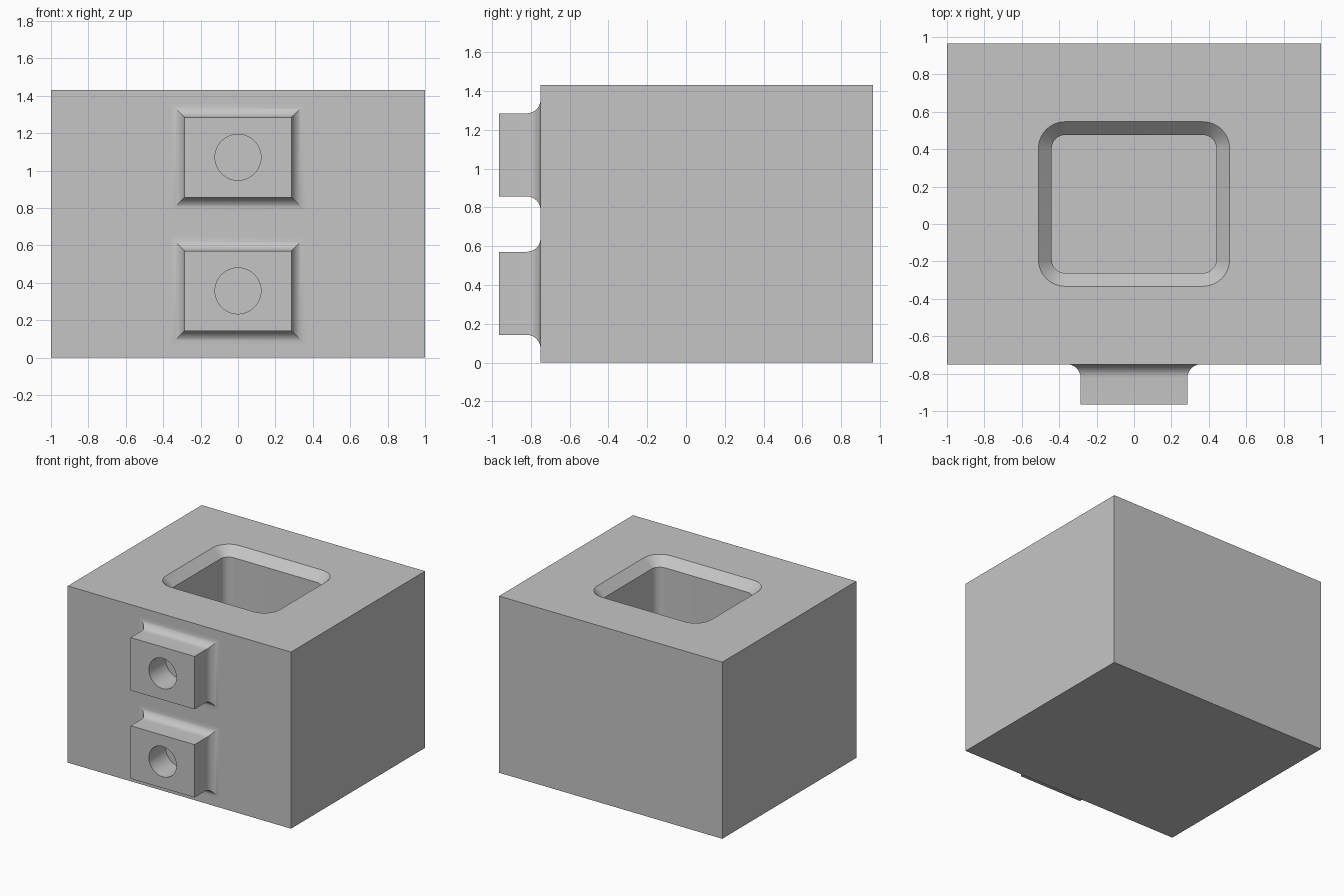
import bpy, bmesh, math

if "Cube" in bpy.data.objects:
    bpy.data.objects.remove(bpy.data.objects["Cube"])

# Main dimensions
W, Y0, Y1, H = 1.0, -0.75, 0.964, 1.43      # body half width, front, back, height
MM = 0.0714                                 # chamfer size and fillet radius
BOSS_W, BOSS_H, BOSS_FRONT = 0.286, 0.214, -0.964
BORE_R = 0.123

grey = bpy.data.materials.new("light grey")
grey.diffuse_color = (0.56, 0.56, 0.56, 1)
grey.use_nodes = True
grey.node_tree.nodes["Principled BSDF"].inputs["Base Color"].default_value = grey.diffuse_color


def ring(bm, points):
    """Closed loop of vertices."""
    return [bm.verts.new(p) for p in points]


def bridge(bm, a, b):
    """Quads between two equal loops."""
    n = len(a)
    for i in range(n):
        j = (i + 1) % n
        bm.faces.new((a[i], a[j], b[j], b[i]))


def fill_between(bm, a, b):
    """Flat face between an outer and an inner loop."""
    edges = []
    for loop in (a, b):
        for i in range(len(loop)):
            pair = (loop[i], loop[(i + 1) % len(loop)])
            edges.append(bm.edges.get(pair) or bm.edges.new(pair))
    bmesh.ops.triangle_fill(bm, edges=edges, use_beauty=True)


def finish(bm, name):
    bmesh.ops.recalc_face_normals(bm, faces=bm.faces[:])
    mesh = bpy.data.meshes.new(name)
    bm.to_mesh(mesh)
    bm.free()
    mesh.materials.append(grey)
    obj = bpy.data.objects.new(name, mesh)
    bpy.context.collection.objects.link(obj)
    bpy.ops.object.select_all(action='DESELECT')
    obj.select_set(True)
    bpy.context.view_layer.objects.active = obj
    bpy.ops.object.shade_smooth_by_angle(angle=math.radians(30))
    return obj


def rounded_rect(hx, hy, r, cy, z, steps=10):
    pts = []
    for k, (sx, sy) in enumerate(((1, 1), (-1, 1), (-1, -1), (1, -1))):
        for i in range(steps + 1):
            a = math.pi / 2 * (k + i / steps)
            pts.append((sx * (hx - r) + r * math.cos(a),
                        cy + sy * (hy - r) + r * math.sin(a), z))
    return pts


# Body: block with a chamfered, round-cornered pocket in the top
bm = bmesh.new()
corners = ((-W, Y0), (W, Y0), (W, Y1), (-W, Y1))
bottom = ring(bm, [(x, y, 0) for x, y in corners])
top = ring(bm, [(x, y, H) for x, y in corners])
cy = (Y0 + Y1) / 2
rim = ring(bm, rounded_rect(0.511, 0.44, 2 * MM, cy, H))
throat = ring(bm, rounded_rect(0.44, 0.369, MM, cy, H - MM))
floor = ring(bm, rounded_rect(0.44, 0.369, MM, cy, 0.36))
bm.faces.new(bottom)
bridge(bm, bottom, top)
fill_between(bm, top, rim)
bridge(bm, rim, throat)
bridge(bm, throat, floor)
bm.faces.new(floor)
finish(bm, "body")


# Bosses: rectangular blocks with a filleted base and a blind round bore
def boss(name, cz):
    bm = bmesh.new()

    def rect(grow, y):
        x, z = BOSS_W + grow, BOSS_H + grow
        return ring(bm, [(-x, y, cz - z), (x, y, cz - z),
                         (x, y, cz + z), (-x, y, cz + z)])

    def circle(y, n=48):
        return ring(bm, [(BORE_R * math.cos(math.tau * i / n), y,
                          cz + BORE_R * math.sin(math.tau * i / n)) for i in range(n)])

    front = rect(0, BOSS_FRONT)
    loops = [front]
    for i in range(11):
        a = math.pi / 2 * i / 10
        loops.append(rect(MM * (1 - math.cos(a)), Y0 - MM * (1 - math.sin(a))))
    for a, b in zip(loops, loops[1:]):
        bridge(bm, a, b)
    mouth, end = circle(BOSS_FRONT), circle(Y0)
    fill_between(bm, front, mouth)
    bridge(bm, mouth, end)
    fill_between(bm, loops[-1], end)
    finish(bm, name)


boss("lower_boss", 0.357)
boss("upper_boss", 1.071)
